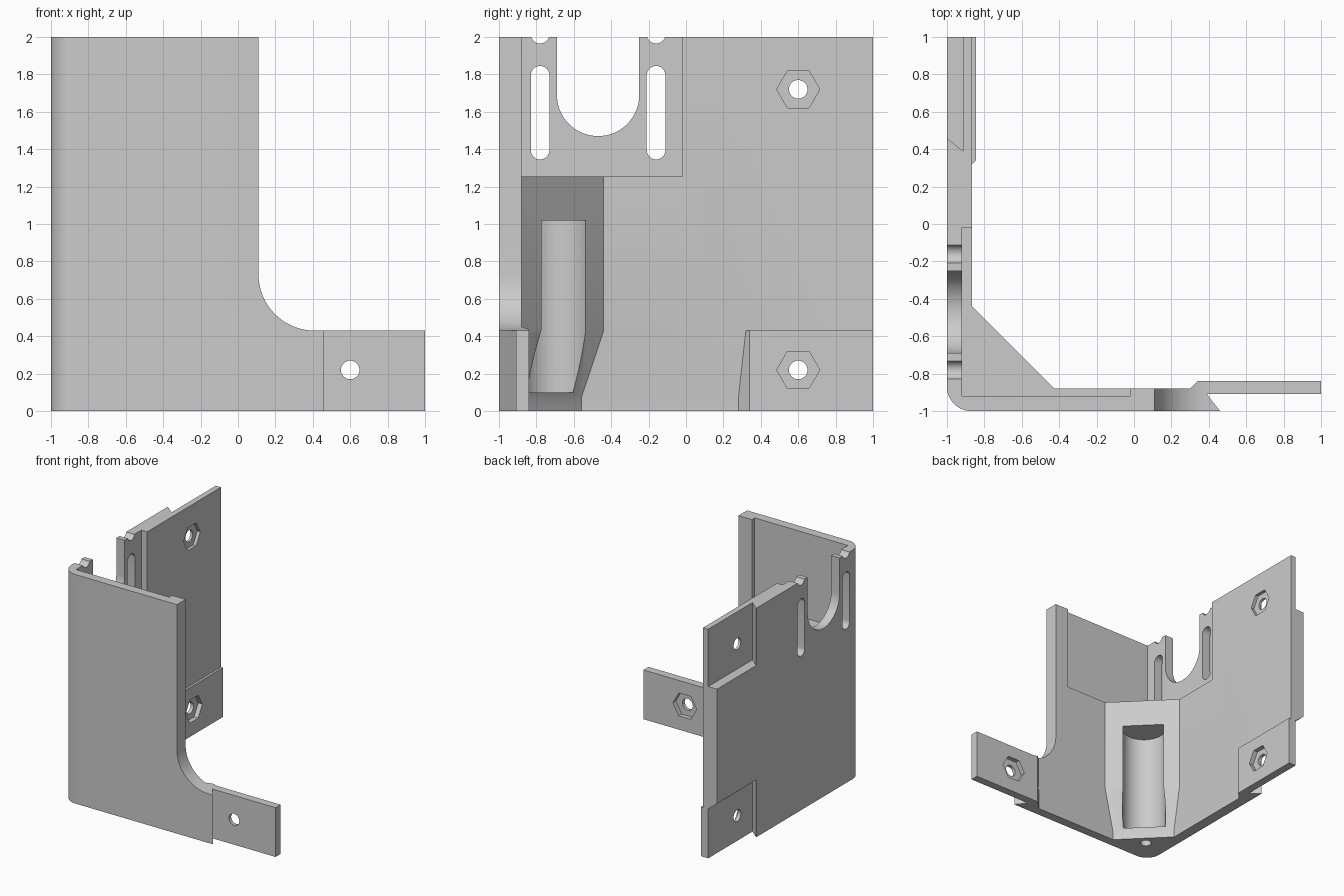
import bpy, bmesh, math
from math import sin, cos, pi

if "Cube" in bpy.data.objects:
    bpy.data.objects.remove(bpy.data.objects["Cube"])

grey = bpy.data.materials.new("light_grey")
grey.diffuse_color = (0.6, 0.6, 0.6, 1)
grey.use_nodes = True
grey.node_tree.nodes["Principled BSDF"].inputs["Base Color"].default_value = grey.diffuse_color


def make_object(name, bm):
    bmesh.ops.recalc_face_normals(bm, faces=bm.faces)
    mesh = bpy.data.meshes.new(name)
    bm.to_mesh(mesh)
    bm.free()
    mesh.materials.append(grey)
    obj = bpy.data.objects.new(name, mesh)
    bpy.context.collection.objects.link(obj)
    return obj


def loft(name, rings):
    """Closed solid through rings of equal point count."""
    bm = bmesh.new()
    loops = [[bm.verts.new(p) for p in ring] for ring in rings]
    n = len(loops[0])
    for a, b in zip(loops, loops[1:]):
        for i in range(n):
            j = (i + 1) % n
            bm.faces.new((a[i], a[j], b[j], b[i]))
    bm.faces.new(loops[0][::-1])
    bm.faces.new(loops[-1])
    return make_object(name, bm)


def prism(name, pts, axis, lo, hi):
    """Extrude a 2D outline along x, y or z."""
    place = {"x": lambda u, v, d: (d, u, v),
             "y": lambda u, v, d: (u, d, v),
             "z": lambda u, v, d: (u, v, d)}[axis]
    return loft(name, [[place(u, v, d) for u, v in pts] for d in (lo, hi)])


def arc(cx, cy, r, a0, a1, n):
    return [(cx + r * cos(a0 + (a1 - a0) * i / n),
             cy + r * sin(a0 + (a1 - a0) * i / n)) for i in range(n + 1)]


def circle(cx, cy, r, n):
    return arc(cx, cy, r, 0, 2 * pi, n)[:-1]


def capsule(cx, z0, z1, r):
    return (arc(cx, z0 + r, r, pi, 2 * pi, 12)
            + arc(cx, z1 - r, r, 0, pi, 12))


def cut(body, cutter):
    cutter.hide_render = True
    bpy.context.view_layer.objects.active = body
    mod = body.modifiers.new("cut", "BOOLEAN")
    mod.operation = "DIFFERENCE"
    mod.solver = "EXACT"
    mod.object = cutter
    bpy.ops.object.modifier_apply(modifier=mod.name)
    bpy.data.objects.remove(cutter)


# Plan outline of the two walls, corner gusset and tabs; t thins the inner side
def plan(t, z):
    w, v, c = -0.865 - 0.04 * t, -0.88 - 0.04 * t, -1.305 - 0.16 * t
    pts = arc(-0.87, -0.87, 0.13, pi, 1.5 * pi, 12)
    pts += [(0.46, -1), (0.39, -0.91), (1, -0.91), (1, -0.84), (0.34, -0.84),
            (0.34 - (-0.84 - v), v), (c - v, v), (w, c - w),
            (w, 0.34 - (-0.845 - w)), (-0.845, 0.34), (-0.845, 1), (-1, 1)]
    return [(x, y, z) for x, y in pts]


body = loft("corner_bracket", [plan(1, 0), plan(1, 0.07), plan(0, 0.43), plan(0, 2)])

# Front wall cut away above the foot, with a rounded inside corner
cut(body, prism("front_cut", arc(0.41, 0.73, 0.3, pi, 1.5 * pi, 20)
                + [(1.2, 0.43), (1.2, 2.2), (0.11, 2.2)], "y", -1.2, -0.6))
# Side tab pad only rises to the foot height
cut(body, prism("pad_cut", [(-0.865, 0.2), (-0.7, 0.2), (-0.7, 1.2), (-0.865, 1.2)],
                "z", 0.43, 2.2))
# Upper inside recess, which also ends the gusset
cut(body, prism("recess_cut", [(-0.92, -0.92), (-0.02, -0.92), (-0.02, -0.5),
                               (-0.5, -0.02), (-0.92, -0.02)], "z", 1.255, 2.2))
# Undercut outer recesses on the side wall, top and bottom
cut(body, prism("upper_lap_cut", [(-0.915, 0.39), (-0.915, 1.2), (-1.09, 1.2),
                                  (-1.09, 0.534)], "z", 1.5, 2.2))
cut(body, loft("lower_lap_cut", [
    [(x, y, -0.1), (x, 1.2, -0.1), (x, 1.2, z), (x, y, z)]
    for x, y, z in ((-0.915, 0.39, 0.43), (-1.09, 0.534, 0.574))]))
# U-shaped opening and slots in the side wall
cut(body, prism("opening_cut", arc(-0.47, 1.69, 0.22, pi, 2 * pi, 32)
                + [(-0.25, 2.2), (-0.69, 2.2)], "x", -1.2, -0.7))
for y in (-0.78, -0.16):
    for z0, z1 in ((1.345, 1.845), (1.965, 2.3)):
        cut(body, prism("slot_cut", capsule(y, z0, z1, 0.05), "x", -1.2, -0.75))
# Round pocket in the gusset and drain hole beneath it
cut(body, prism("pocket_cut", circle(-0.695, -0.70, 0.18, 40), "z", 0.1, 1.02))
cut(body, prism("drain_cut", circle(-0.79, -0.79, 0.045, 20), "z", -0.1, 0.2))
# Screw holes with hexagonal nut seats
for axis, z, seat in (("x", 1.72, -0.893), ("x", 0.22, -0.885), ("y", 0.22, -0.88)):
    cut(body, prism("nut_cut", circle(0.6, z, 0.115, 6), axis, seat, -0.7))
    cut(body, prism("hole_cut", circle(0.6, z, 0.05, 20), axis, -1.2, -0.7))

bpy.ops.object.select_all(action="DESELECT")
body.select_set(True)
bpy.context.view_layer.objects.active = body
bpy.ops.object.shade_smooth_by_angle(angle=math.radians(30))
